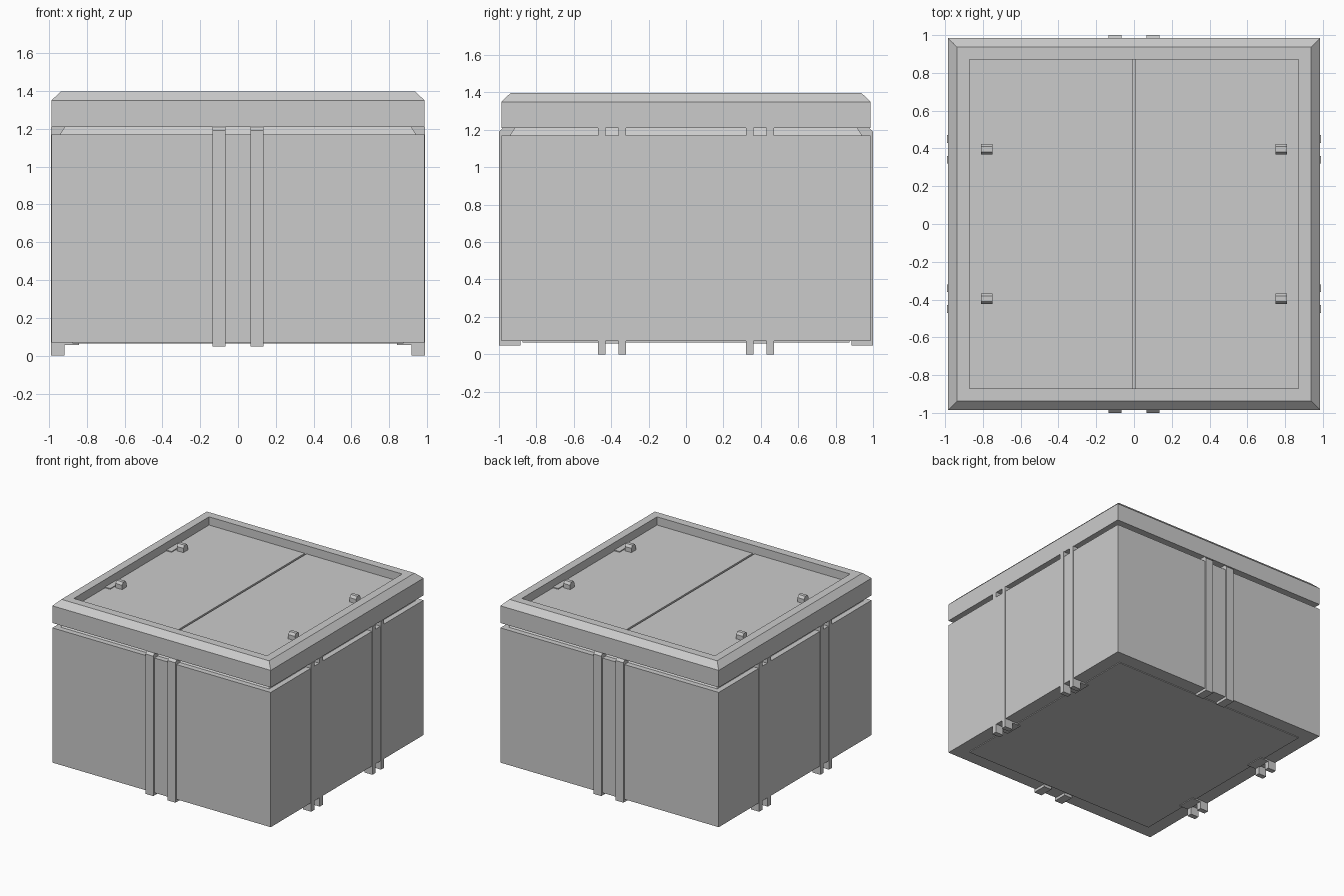
import bpy, bmesh
from mathutils import Vector

if "Cube" in bpy.data.objects:
    bpy.data.objects.remove(bpy.data.objects["Cube"])


def new_object(name, bm):
    bmesh.ops.recalc_face_normals(bm, faces=bm.faces[:])
    mesh = bpy.data.meshes.new(name)
    bm.to_mesh(mesh)
    bm.free()
    obj = bpy.data.objects.new(name, mesh)
    bpy.context.collection.objects.link(obj)
    return obj


def loft(name, sections, cap_start=False, cap_end=False):
    """Square rings of (half width, height) joined in order."""
    bm = bmesh.new()
    rings = [[bm.verts.new((sx * h, sy * h, z))
              for sx, sy in ((-1, -1), (1, -1), (1, 1), (-1, 1))]
             for h, z in sections]
    for a, b in zip(rings, rings[1:]):
        for i in range(4):
            j = (i + 1) % 4
            bm.faces.new((a[i], a[j], b[j], b[i]))
    if cap_start:
        bm.faces.new(rings[0])
    if cap_end:
        bm.faces.new(rings[-1])
    return new_object(name, bm)


def prism(name, profile, place, lo, hi):
    """Extrude a 2D profile between lo and hi; place maps (a, b, t) to xyz."""
    bm = bmesh.new()
    start = [bm.verts.new(place(a, b, lo)) for a, b in profile]
    end = [bm.verts.new(place(a, b, hi)) for a, b in profile]
    bm.faces.new(start)
    bm.faces.new(end)
    n = len(profile)
    for i in range(n):
        j = (i + 1) % n
        bm.faces.new((start[i], start[j], end[j], end[i]))
    return new_object(name, bm)


def box(name, lo, hi):
    lo, hi = Vector(lo), Vector(hi)
    bm = bmesh.new()
    bmesh.ops.create_cube(bm, size=1)
    for v in bm.verts:
        v.co = (lo + hi) / 2 + Vector(c * abs(s) for c, s in zip(v.co, hi - lo))
    return new_object(name, bm)


# Body with raised bottom panel and sloped neck under the lid
loft("crate_body", [(0.875, 0.064), (0.875, 0.07), (0.986, 0.07), (0.986, 1.17),
                    (0.942, 1.17), (0.916, 1.21)], cap_start=True)

# Lid rim with chamfered edge and recessed top
loft("lid_rim", [(0.916, 1.21), (0.986, 1.21), (0.986, 1.35), (0.938, 1.397),
                 (0.872, 1.397), (0.872, 1.31)], cap_end=True)

# Two door panels with a narrow seam between them
for s in (-1, 1):
    box("door_panel", (min(s * 0.008, s * 0.872), -0.872, 1.31),
        (max(s * 0.008, s * 0.872), 0.872, 1.33))

# Front and back straps, hooked under the body and chamfered at the top
strap = [(0.885, 0.048), (1.0, 0.048), (1.0, 1.19), (0.98, 1.21), (0.916, 1.21),
         (0.942, 1.17), (0.985, 1.17), (0.985, 0.07), (0.885, 0.07)]
for sy in (-1, 1):
    for x in (-0.1, 0.1):
        prism("end_strap", strap, lambda a, b, t, s=sy: (t, s * a, b), x - 0.035, x + 0.035)

# Side straps running down into feet
side = [(0.918, 0.0), (0.99, 0.0), (0.99, 1.21), (0.916, 1.21),
        (0.942, 1.17), (0.985, 1.17), (0.985, 0.07), (0.918, 0.07)]
# Latch knob cross-section with chamfered upper edges
knob = [(-0.028, 1.33), (0.028, 1.33), (0.028, 1.365), (0.014, 1.385),
        (-0.014, 1.385), (-0.028, 1.365)]
for sx in (-1, 1):
    for y in (-0.395, 0.395):
        for dy in (-0.055, 0.055):
            prism("side_strap", side, lambda a, b, t, s=sx: (s * a, t, b),
                  y + dy - 0.02, y + dy + 0.02)
        # Thin plates under the feet and on the doors
        for name, x0, x1, z0, z1 in (("foot_plate", 0.84, 0.925, 0.058, 0.07),
                                     ("latch_plate", 0.825, 0.872, 1.325, 1.337)):
            box(name, (min(sx * x0, sx * x1), y - 0.075, z0),
                (max(sx * x0, sx * x1), y + 0.075, z1))
        prism("latch_knob", knob, lambda a, b, t, s=sx, c=y: (s * t, c + a, b), 0.75, 0.81)
